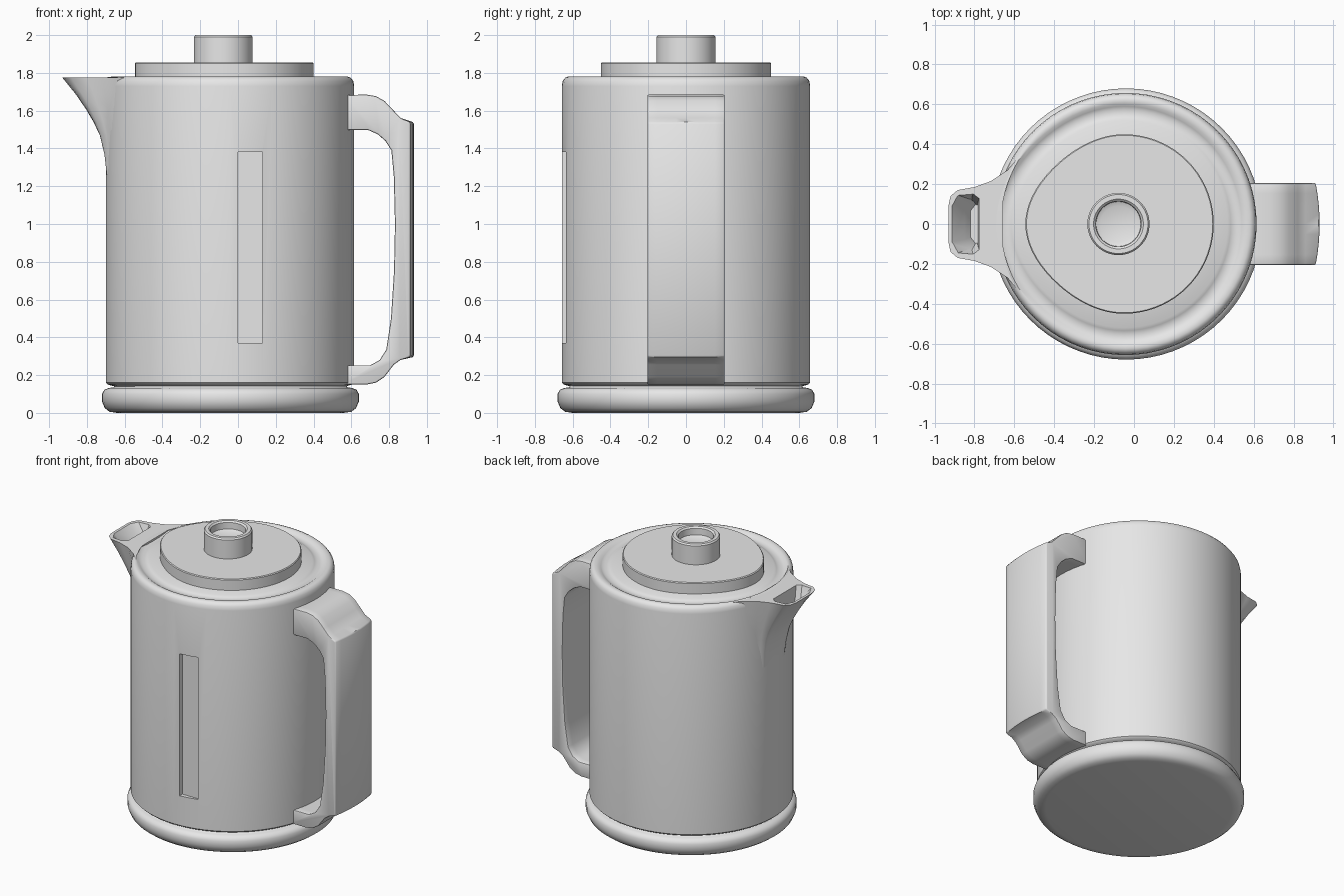
import bpy, bmesh, math

default = bpy.data.objects.get("Cube")
if default:
    bpy.data.objects.remove(default, do_unlink=True)

grey = bpy.data.materials.new("plain grey")
grey.use_nodes = True
grey.diffuse_color = (0.8, 0.8, 0.8, 1)
grey.node_tree.nodes["Principled BSDF"].inputs["Base Color"].default_value = (0.8, 0.8, 0.8, 1)

CX = -0.0425      # axis of the body
R = 0.6575        # body radius
SEGMENTS = 72


def loft(name, rings):
    """Bridge equal-sized closed rings and cap both ends."""
    bm = bmesh.new()
    loops = [[bm.verts.new(p) for p in ring] for ring in rings]
    for a, b in zip(loops, loops[1:]):
        for i in range(len(a)):
            j = (i + 1) % len(a)
            bm.faces.new((a[i], a[j], b[j], b[i]))
    bm.faces.new(loops[0][::-1])
    bm.faces.new(loops[-1])
    bmesh.ops.recalc_face_normals(bm, faces=bm.faces)
    mesh = bpy.data.meshes.new(name)
    bm.to_mesh(mesh)
    bm.free()
    mesh.materials.append(grey)
    obj = bpy.data.objects.new(name, mesh)
    bpy.context.collection.objects.link(obj)
    return obj


def activate(obj):
    bpy.ops.object.select_all(action='DESELECT')
    obj.select_set(True)
    bpy.context.view_layer.objects.active = obj


def finish(obj, angle=35):
    activate(obj)
    bpy.ops.object.shade_smooth_by_angle(angle=math.radians(angle))


def cut(obj, cutter):
    mod = obj.modifiers.new("cut", 'BOOLEAN')
    mod.operation = 'DIFFERENCE'
    mod.solver = 'EXACT'
    mod.object = cutter
    activate(obj)
    bpy.ops.object.modifier_apply(modifier=mod.name)
    bpy.data.objects.remove(cutter, do_unlink=True)


def ring(cx, r, z, point=0.0):
    """Circle, optionally drawn out towards the spout."""
    pts = []
    for i in range(SEGMENTS):
        a = 2 * math.pi * i / SEGMENTS
        c, s = math.cos(a), math.sin(a)
        k = max(0.0, -c) ** 2 * point
        pts.append((cx + r * c * (1 + k), r * s * (1 - k), z))
    return pts


def box(name, x0, x1, y0, y1, z0, z1):
    return loft(name, [[(x0, y0, z), (x1, y0, z), (x1, y1, z), (x0, y1, z)] for z in (z0, z1)])


# Rounded base
base_profile = [(0.60, 0), (0.64, 0.006), (0.665, 0.025), (0.68, 0.06), (0.68, 0.1),
                (0.668, 0.122), (0.645, 0.132), (0.62, 0.135), (0.61, 0.15)]
finish(loft("base", [ring(-0.04, r, z) for r, z in base_profile]), 50)

# Body with rounded rim and stepped top
body_rings = [ring(CX, r, z) for r, z in
              [(0.61, 0.14), (0.648, 0.15), (R, 0.16), (R, 1.73), (0.653, 1.757), (0.64, 1.774), (0.625, 1.78)]]
body_rings += [ring(-0.05, r, z, 0.06) for r, z in
               [(0.605, 1.778), (0.59, 1.768), (0.575, 1.762), (0.55, 1.762),
                (0.535, 1.768), (0.52, 1.776), (0.3, 1.778)]]
body = loft("body", body_rings)
cut(body, box("window_cutter", 0.0, 0.13, -0.8, -0.625, 0.37, 1.38))
finish(body)

# Lid
finish(loft("lid", [ring(-0.05, r, z, 0.1) for r, z in
                    [(0.44, 1.76), (0.45, 1.77), (0.45, 1.85), (0.445, 1.856), (0.2, 1.856)]]))

# Hollow lid knob
knob_profile = [(0.156, 1.84), (0.156, 1.99), (0.148, 2.0), (0.125, 2.0),
                (0.114, 1.99), (0.112, 1.945), (0.09, 1.935)]
finish(loft("lid_knob", [ring(-0.078, r, z) for r, z in knob_profile]))


# Spout
def spout_ring(tip, z, w):
    def back(y):
        return CX - math.sqrt((R - 0.025) ** 2 - y * y)
    side = back(0.215 * w)
    d = side - tip
    half = [(tip + 0.004 * w, 0.09 * w), (tip + 0.05 * d, 0.14 * w), (tip + 0.17 * d, 0.17 * w),
            (tip + 0.45 * d, 0.185 * w), (tip + 0.73 * d, 0.215 * w), (back(0.27 * w) - 0.02, 0.27 * w),
            (back(0.33 * w), 0.33 * w), (back(0.15 * w), 0.15 * w)]
    pts = half + [(x, -y) for x, y in reversed(half)]
    return [(x, y, z) for x, y in pts]


spout_path = [(-0.697, 1.26, 0.7), (-0.71, 1.37, 0.76), (-0.735, 1.47, 0.82), (-0.768, 1.54, 0.86),
              (-0.81, 1.61, 0.9), (-0.865, 1.69, 0.95), (-0.935, 1.776, 1.0)]
spout = loft("spout", [spout_ring(*p) for p in spout_path])

# Scooped pouring opening
scoop = []
for z, x0, x1, w in [(1.65, -0.82, -0.785, 0.11), (1.7, -0.85, -0.783, 0.13), (1.80, -0.932, -0.775, 0.158)]:
    half = [(x0, 0.6 * w), (x0 + 0.03, 0.95 * w), (x1 - 0.03, w), (x1, 0.85 * w)]
    scoop.append([(x, y, z) for x, y in half + [(x, -y) for x, y in reversed(half)]])
cut(spout, loft("scoop_cutter", scoop))
finish(spout, 40)

# Handle: side outline carried across its width with a bowed grip
outline = [(0.56, 1.683), (0.68, 1.685), (0.73, 1.677), (0.775, 1.652), (0.82, 1.605), (0.86, 1.562),
           (0.925, 1.54), (0.931, 1.53), (0.931, 0.305), (0.925, 0.295), (0.86, 0.28), (0.825, 0.255),
           (0.775, 0.19), (0.73, 0.16), (0.68, 0.15), (0.56, 0.15),
           (0.56, 0.252), (0.70, 0.252), (0.75, 0.28), (0.785, 0.335), (0.81, 0.5), (0.826, 0.75), (0.831, 1.0),
           (0.825, 1.25), (0.812, 1.39), (0.78, 1.44), (0.74, 1.475), (0.69, 1.497), (0.56, 1.497)]
handle = loft("handle", [[(x - (0.02 * (t / 4) ** 2 if x > 0.9 else 0), 0.205 * t / 4, z) for x, z in outline]
                         for t in range(-4, 5)])
bevel = handle.modifiers.new("soft edges", 'BEVEL')
bevel.width = 0.008
bevel.segments = 2
bevel.limit_method = 'ANGLE'
bevel.angle_limit = math.radians(60)
activate(handle)
bpy.ops.object.modifier_apply(modifier=bevel.name)
finish(handle, 40)
